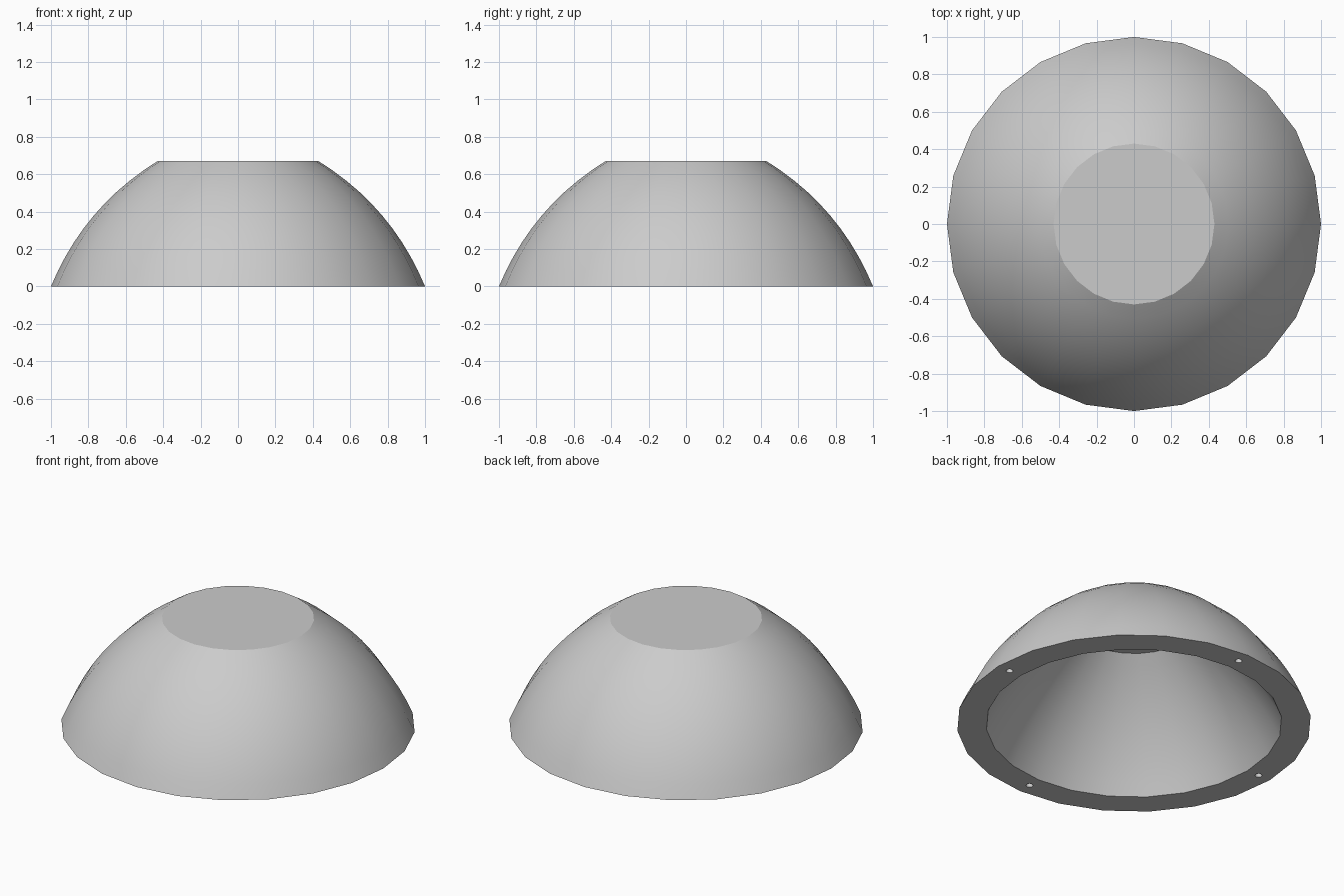
import bpy
import bmesh
from math import cos, sin, pi, radians

SIDES = 24
STEPS = 10
HEIGHT = 0.67

cube = bpy.data.objects.get("Cube")
if cube:
    bpy.data.objects.remove(cube, do_unlink=True)

grey = bpy.data.materials.new("plain grey")
grey.use_nodes = True
grey.diffuse_color = (0.6, 0.6, 0.6, 1)
grey.node_tree.nodes["Principled BSDF"].inputs["Base Color"].default_value = (0.6, 0.6, 0.6, 1)


def arc(r0, r1, height, sag):
    """Bulging wall profile from the rim up to the flat top."""
    dx, dz = r1 - r0, height
    length = (dx * dx + dz * dz) ** 0.5
    points = []
    for i in range(STEPS + 1):
        t = i / STEPS
        bulge = 4 * sag * t * (1 - t) / length
        points.append((r0 + dx * t + dz * bulge, dz * t - dx * bulge))
    return points


# Domed shell: outer wall, flat top, hollow inside and flat rim
outer = arc(1.0, 0.43, HEIGHT, 0.071)
inner = arc(0.835, 0.34, HEIGHT - 0.02, 0.035)
bm = bmesh.new()
rings = []
for r, z in outer[::-1] + inner:
    rings.append([bm.verts.new((r * cos(2 * pi * k / SIDES), r * sin(2 * pi * k / SIDES), z))
                  for k in range(SIDES)])
for a, b in zip(rings, rings[1:]):
    for k in range(SIDES):
        n = (k + 1) % SIDES
        bm.faces.new((a[k], b[k], b[n], a[n]))
bm.faces.new(rings[0])
bm.faces.new(rings[-1])
bmesh.ops.recalc_face_normals(bm, faces=bm.faces)
mesh = bpy.data.meshes.new("domed_shell")
bm.to_mesh(mesh)
bm.free()
mesh.materials.append(grey)
shell = bpy.data.objects.new("domed_shell", mesh)
bpy.context.collection.objects.link(shell)

# Four screw holes in the underside of the rim
for k in range(4):
    angle = k * pi / 2
    bpy.ops.mesh.primitive_cylinder_add(
        vertices=16, radius=0.02, depth=0.2,
        location=(0.917 * cos(angle), 0.917 * sin(angle), 0))
    cutter = bpy.context.object
    cutter.name = f"screw_hole_cutter_{k + 1}"
    cutter.data.materials.append(grey)
    cutter.hide_render = True
    cutter.hide_set(True)
    cut = shell.modifiers.new("screw hole", 'BOOLEAN')
    cut.operation = 'DIFFERENCE'
    cut.solver = 'EXACT'
    cut.object = cutter

# Apply the cuts, then smooth the walls while keeping the edges sharp
bpy.ops.object.select_all(action='DESELECT')
shell.select_set(True)
bpy.context.view_layer.objects.active = shell
for name in [m.name for m in shell.modifiers]:
    bpy.ops.object.modifier_apply(modifier=name)
for obj in [o for o in bpy.data.objects if o.name.startswith("screw_hole_cutter")]:
    bpy.data.objects.remove(obj, do_unlink=True)
bpy.ops.object.shade_smooth_by_angle(angle=radians(25))
